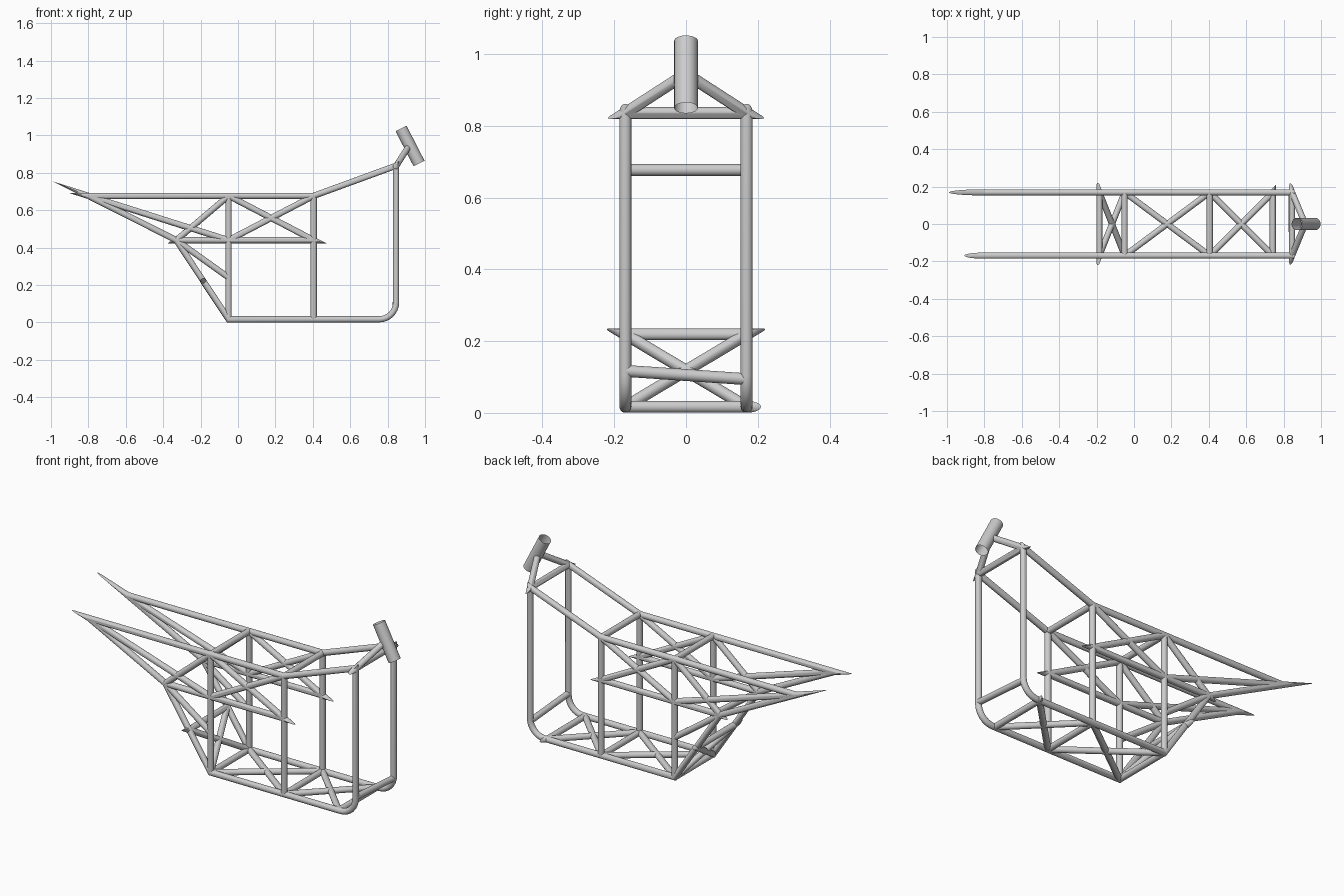
import bpy, bmesh, math
from mathutils import Vector

if "Cube" in bpy.data.objects:
    bpy.data.objects.remove(bpy.data.objects["Cube"])

R = 0.0165   # tube radius
W = 0.169    # half width of the frame
SIDES = 24


def tube(name, pts, radius=R, caps=True):
    """Sweep a circle along a polyline with true mitred corners."""
    pts = [Vector(p) for p in pts]
    dirs = [(b - a).normalized() for a, b in zip(pts, pts[1:])]
    d = dirs[0]
    u = d.orthogonal().normalized()
    w = d.cross(u)
    ring = [pts[0] + radius * (math.cos(a) * u + math.sin(a) * w)
            for a in (2 * math.pi * k / SIDES for k in range(SIDES))]
    bm = bmesh.new()
    rows = [[bm.verts.new(v) for v in ring]]
    for i, d in enumerate(dirs):
        end = pts[i + 1]
        n = d + dirs[i + 1] if i + 1 < len(dirs) else d
        ring = [v + d * ((end - v).dot(n) / d.dot(n)) for v in ring]
        rows.append([bm.verts.new(v) for v in ring])
    for a, b in zip(rows, rows[1:]):
        for k in range(SIDES):
            j = (k + 1) % SIDES
            bm.faces.new((a[k], a[j], b[j], b[k]))
    if caps:
        bm.faces.new(rows[0][::-1])
        bm.faces.new(rows[-1])
    me = bpy.data.meshes.new(name)
    bm.to_mesh(me)
    bm.free()
    ob = bpy.data.objects.new(name, me)
    bpy.context.collection.objects.link(ob)
    bpy.ops.object.select_all(action='DESELECT')
    ob.select_set(True)
    bpy.context.view_layer.objects.active = ob
    bpy.ops.object.shade_smooth_by_angle(angle=math.radians(35))
    return ob


def at(y, pts):
    return [(x, y, z) for x, z in pts]


# key points of the side profile (x, z)
XB, XM, XF = -0.05, 0.405, 0.845
ZB, ZM, ZT = 0.017, 0.44, 0.677
tail, hip = (-0.80, ZT), (-0.33, ZM)
mid_b, mid_m = (XB, ZM), (XM, ZM)
top_b, top_m, top_f = (XB, ZT), (XM, ZT), (XF, 0.838)
low_b, low_m = (XB, ZB), (XM, ZB)
BR = 0.09
bend = [(XF - BR + BR * math.cos(a), ZB + BR - BR * math.sin(a))
        for a in (math.pi / 2 * k / 8 for k in range(9))]
loop = [tail, top_m, top_f] + bend + [low_b, hip, tail]

# main side loops; the tail joints differ from side to side
tube("right_main_loop", at(-W, [mid_b] + loop))
tube("left_main_loop", at(W, loop + [mid_b]))

# side bracing
tube("right_side_brace", at(-W, [top_b, mid_m, mid_b, top_m]))
tube("right_rear_rail", at(-W, [mid_b, hip]))
tube("right_rear_diagonal", at(-W, [hip, top_b]))
tube("left_side_brace", at(W, [top_b, mid_m, hip, top_b]))
tube("left_side_diagonal", at(W, [mid_b, top_m]))
for side, y in (("right", -W), ("left", W)):
    tube(side + "_rear_post", at(y, [low_b, top_b]))
    tube(side + "_middle_post", at(y, [low_m, top_m]))
    tube(side + "_lower_gusset", at(y, [hip, (XB, 0.24)]))

# straight cross bars
for name, (x, z) in (("rear_lower", low_b), ("rear_upper", top_b),
                     ("middle_lower", low_m), ("middle_upper", top_m)):
    tube(name + "_cross_bar", [(x, -W, z), (x, W, z)])
tube("front_cross_bar", [(XF, -W, 0.117), (XF - 0.003, W, 0.094)])

# floor bracing
XE = 0.742
tube("floor_brace_front_a", [(XE, -W, ZB), (XE, W, ZB), (XM, -W, ZB)])
tube("floor_brace_front_b", [(XE, -W, ZB), (XM, W, ZB)])
for name, s in (("a", 1), ("b", -1)):
    tube("floor_brace_rear_" + name, [(XM, -W * s, ZB), (XB, W * s, ZB)])

# crossed brace behind the rear posts
XR, ZR = -0.185, 0.219
tube("rear_cross_brace", [(XB, W, ZB), (XR, -W, ZR), (XR, W, ZR), (XB, -W, ZB)])

# neck struts and open steering head
neck = (0.915, 0, 0.945)
tube("neck_struts", [neck, (XF, W, 0.836), (XF, -W, 0.836), neck])
tube("steering_head", [(0.968, 0, 0.850), (0.872, 0, 1.037)], 0.033, caps=False)
